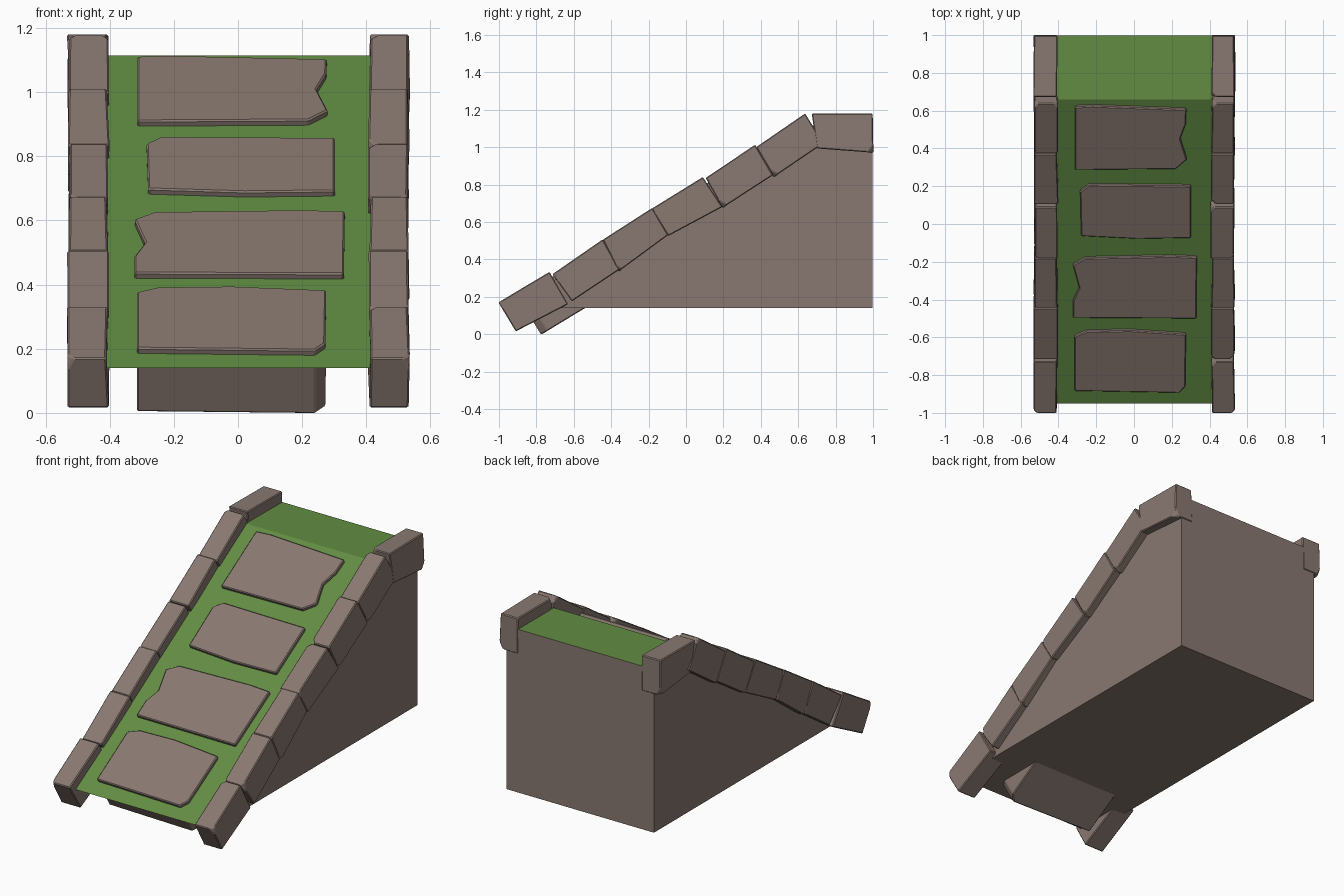
import bpy, bmesh, random
from mathutils import Vector

if "Cube" in bpy.data.objects:
    bpy.data.objects.remove(bpy.data.objects["Cube"])

random.seed(4)


def material(name, rgb):
    m = bpy.data.materials.new(name)
    m.diffuse_color = (*rgb, 1)
    m.use_nodes = True
    m.node_tree.nodes["Principled BSDF"].inputs["Base Color"].default_value = m.diffuse_color
    return m


STONE = material("stone", (0.25, 0.19, 0.165))
GRASS = material("grass", (0.122, 0.264, 0.055))

FOOT = Vector((0, -0.95, 0.14))      # low end of the ramp surface
CREST = Vector((0, 0.66, 1.115))     # where the ramp turns flat
SLOPE = (CREST.z - FOOT.z) / (CREST.y - FOOT.y)
NORMAL = Vector((0, -SLOPE, 1)).normalized()


def prism(ring_a, ring_b):
    bm = bmesh.new()
    a = [bm.verts.new(p) for p in ring_a]
    b = [bm.verts.new(p) for p in ring_b]
    n = len(a)
    bm.faces.new(a)
    bm.faces.new(b[::-1])
    for i in range(n):
        j = (i + 1) % n
        bm.faces.new((a[i], b[i], b[j], a[j]))
    bmesh.ops.recalc_face_normals(bm, faces=bm.faces)
    return bm


def finish(bm, name, *mats):
    me = bpy.data.meshes.new(name)
    bm.to_mesh(me)
    bm.free()
    ob = bpy.data.objects.new(name, me)
    bpy.context.collection.objects.link(ob)
    for m in mats:
        me.materials.append(m)
    return ob


def worn_edges(ob, width):
    mod = ob.modifiers.new("worn_edges", "BEVEL")
    mod.width = width
    mod.segments = 1
    mod.limit_method = 'ANGLE'


def chip(bm, corner, centre, depth):
    # slice a corner off a convex stone and cap the cut
    d = corner - centre
    n = Vector((d.x * 3, d.y, d.z)).normalized()
    geom = bm.verts[:] + bm.edges[:] + bm.faces[:]
    bmesh.ops.bisect_plane(bm, geom=geom, plane_co=corner - n * depth,
                           plane_no=n, clear_outer=True)
    bmesh.ops.holes_fill(bm, edges=[e for e in bm.edges if e.is_boundary])
    bmesh.ops.recalc_face_normals(bm, faces=bm.faces)


# Wedge body with grass on its upward faces
W = 0.487
profile = [(-0.95, 0.14), (0.66, 1.115), (0.998, 1.115), (0.998, 0.14)]
bm = prism([(-W, y, z) for y, z in profile], [(W, y, z) for y, z in profile])
for f in bm.faces:
    f.material_index = 1 if f.normal.z > 0.1 else 0
finish(bm, "ramp_body", STONE, GRASS)

# Side wall stones: side profiles (y, z) from the foot to the flat cap
rail = [
    [(-1.003, 0.17), (-0.73, 0.333), (-0.63, 0.16), (-0.91, 0.015)],
    [(-0.715, 0.32), (-0.445, 0.507), (-0.355, 0.345), (-0.61, 0.175)],
    [(-0.445, 0.505), (-0.18, 0.675), (-0.095, 0.53), (-0.36, 0.335)],
    [(-0.185, 0.67), (0.09, 0.84), (0.195, 0.68), (-0.095, 0.525)],
    [(0.105, 0.835), (0.37, 1.013), (0.465, 0.85), (0.195, 0.675)],
    [(0.375, 1.0), (0.637, 1.18), (0.735, 1.02), (0.47, 0.84)],
    [(0.672, 1.18), (0.998, 1.18), (1.002, 0.97), (0.70, 0.993)],
]
for side, cx in (("left", -0.467), ("right", 0.47)):
    for i, quad in enumerate(rail):
        wob = lambda: random.uniform(-0.006, 0.006)
        rings = [[Vector((cx + s * 0.061 + wob(), y, z)) for y, z in quad]
                 for s in (-1, 1)]
        bm = prism(*rings)
        centre = sum(rings[0] + rings[1], Vector()) / 8
        for ring in rings:
            chip(bm, ring[random.randrange(4)].copy(), centre,
                 random.uniform(0.012, 0.02))
        ob = finish(bm, f"{side}_wall_stone_{i + 1}", STONE)
        worn_edges(ob, 0.005)

# Paving slabs: outlines (x, y) seen from above, sunk deep into the ramp
slabs = [
    [(-0.315, -0.875), (0.24, -0.885), (0.272, -0.85), (0.275, -0.575),
     (-0.02, -0.555), (-0.25, -0.56), (-0.315, -0.585)],
    [(-0.323, -0.488), (0.33, -0.492), (0.333, -0.168), (0.2, -0.162),
     (-0.26, -0.172), (-0.323, -0.21), (-0.29, -0.33), (-0.323, -0.40)],
    [(-0.28, -0.055), (0.02, -0.07), (0.302, -0.065), (0.302, 0.21),
     (-0.24, 0.215), (-0.285, 0.18)],
    [(-0.313, 0.295), (0.22, 0.30), (0.28, 0.35), (0.245, 0.46),
     (0.275, 0.54), (0.277, 0.615), (-0.22, 0.633), (-0.313, 0.628)],
]
for i, outline in enumerate(slabs):
    base = [Vector((x, y, FOOT.z + (y - FOOT.y) * SLOPE)) for x, y in outline]
    bm = prism([p + NORMAL * 0.02 for p in base],
               [p - NORMAL * 0.213 for p in base])
    ob = finish(bm, f"paving_slab_{i + 1}", STONE)
    worn_edges(ob, 0.005)
